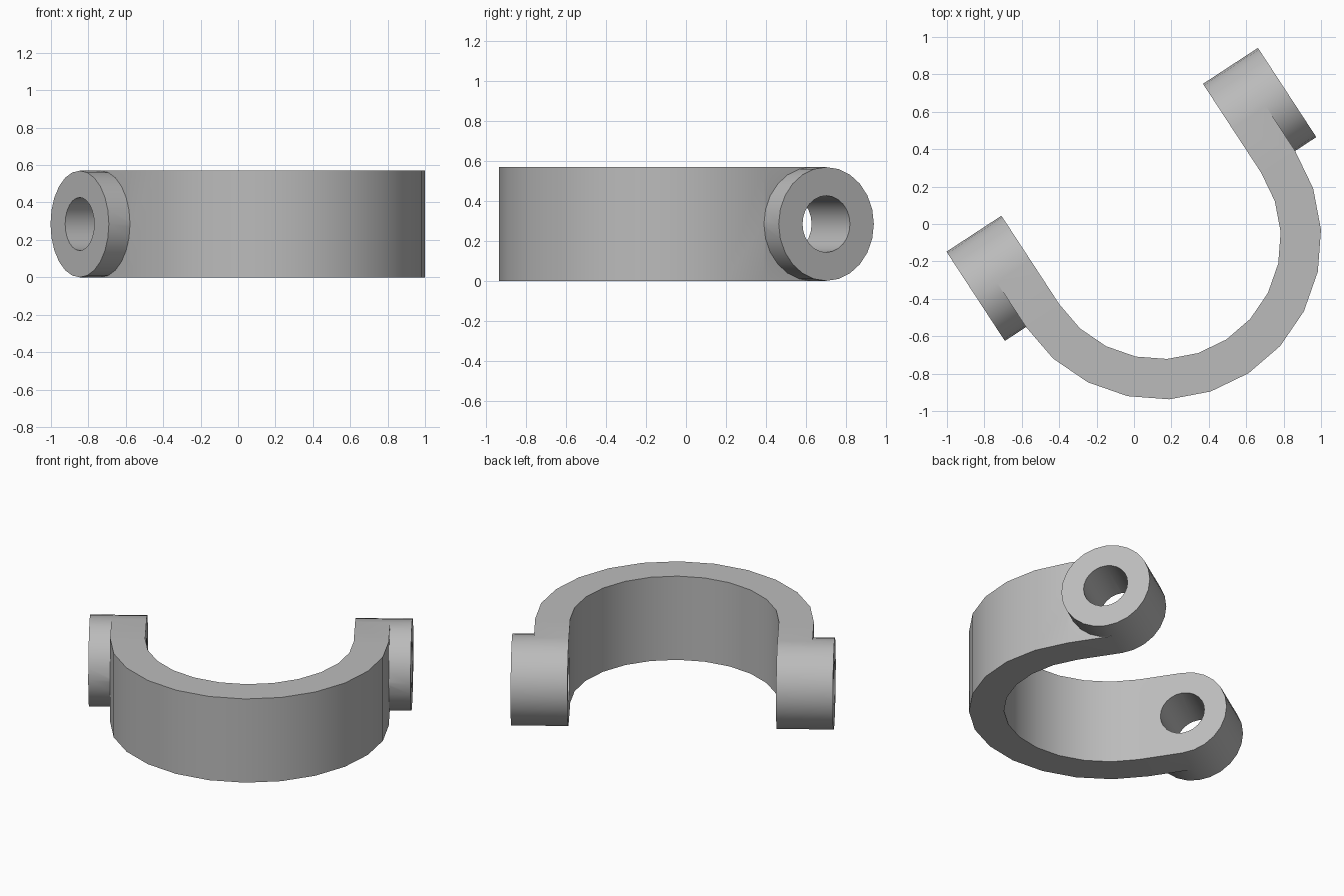
import bpy
import bmesh
import math
from mathutils import Matrix, Vector

HEIGHT = 0.57
R_OUT, R_IN = 0.86, 0.644      # strap radii
ARC_Y, LUG_Y = -0.143, 0.14    # arc centre and lug axis along the open direction
LUG_END = 0.995                # outer face of each lug
LUG_R, HOLE_R = HEIGHT / 2, 0.142
STEPS = 12                     # facets along the half circle
TURN = math.radians(33.2)      # turn of the clamp about z

cube = bpy.data.objects.get("Cube")
if cube:
    bpy.data.objects.remove(cube, do_unlink=True)

grey = bpy.data.materials.new("plain grey")
grey.use_nodes = True
GREY = (0.5, 0.5, 0.5, 1)
grey.diffuse_color = GREY
grey.node_tree.nodes["Principled BSDF"].inputs["Base Color"].default_value = GREY


def add_object(name, bm):
    bmesh.ops.recalc_face_normals(bm, faces=bm.faces)
    mesh = bpy.data.meshes.new(name)
    bm.to_mesh(mesh)
    bm.free()
    mesh.materials.append(grey)
    obj = bpy.data.objects.new(name, mesh)
    bpy.context.collection.objects.link(obj)
    return obj


def cross_cylinder(name, radius, x0, x1):
    """Cylinder lying along x on the lug axis."""
    bm = bmesh.new()
    place = Matrix.Translation(((x0 + x1) / 2, LUG_Y, HEIGHT / 2)) @ Matrix.Rotation(math.pi / 2, 4, "Y")
    bmesh.ops.create_cone(bm, cap_ends=True, segments=24, radius1=radius, radius2=radius,
                          depth=x1 - x0, matrix=place)
    return add_object(name, bm)


def half_loop(radius):
    """Half circle with straight legs running up to the lug axis."""
    arc = [(radius * math.cos(a), ARC_Y + radius * math.sin(a))
           for a in (math.pi * (1 + i / STEPS) for i in range(STEPS + 1))]
    return [(-radius, LUG_Y)] + arc + [(radius, LUG_Y)]


# U-shaped strap
bm = bmesh.new()
outline = half_loop(R_OUT) + half_loop(R_IN)[::-1]
face = bm.faces.new([bm.verts.new((x, y, 0)) for x, y in outline])
raised = bmesh.ops.extrude_face_region(bm, geom=[face])["geom"]
bmesh.ops.translate(bm, vec=(0, 0, HEIGHT), verts=[g for g in raised if isinstance(g, bmesh.types.BMVert)])
clamp = add_object("clamp_strap", bm)

# Hinge lugs joined on, then one bore through both
tools = [("UNION", cross_cylinder("right_lug", LUG_R, -LUG_END, -R_IN)),
         ("UNION", cross_cylinder("left_lug", LUG_R, R_IN, LUG_END)),
         ("DIFFERENCE", cross_cylinder("bore_cutter", HOLE_R, -1.2, 1.2))]
bpy.ops.object.select_all(action="DESELECT")
bpy.context.view_layer.objects.active = clamp
clamp.select_set(True)
for operation, tool in tools:
    mod = clamp.modifiers.new(tool.name, "BOOLEAN")
    mod.operation, mod.solver, mod.object = operation, "EXACT", tool
    bpy.ops.object.modifier_apply(modifier=mod.name)
    bpy.data.objects.remove(tool, do_unlink=True)

# Place the clamp and shade the curved walls smooth
clamp.rotation_euler.z = TURN
clamp.location = Matrix.Rotation(TURN, 3, "Z") @ Vector((0.075, 0, 0))
bpy.ops.object.shade_smooth_by_angle(angle=math.radians(30))
